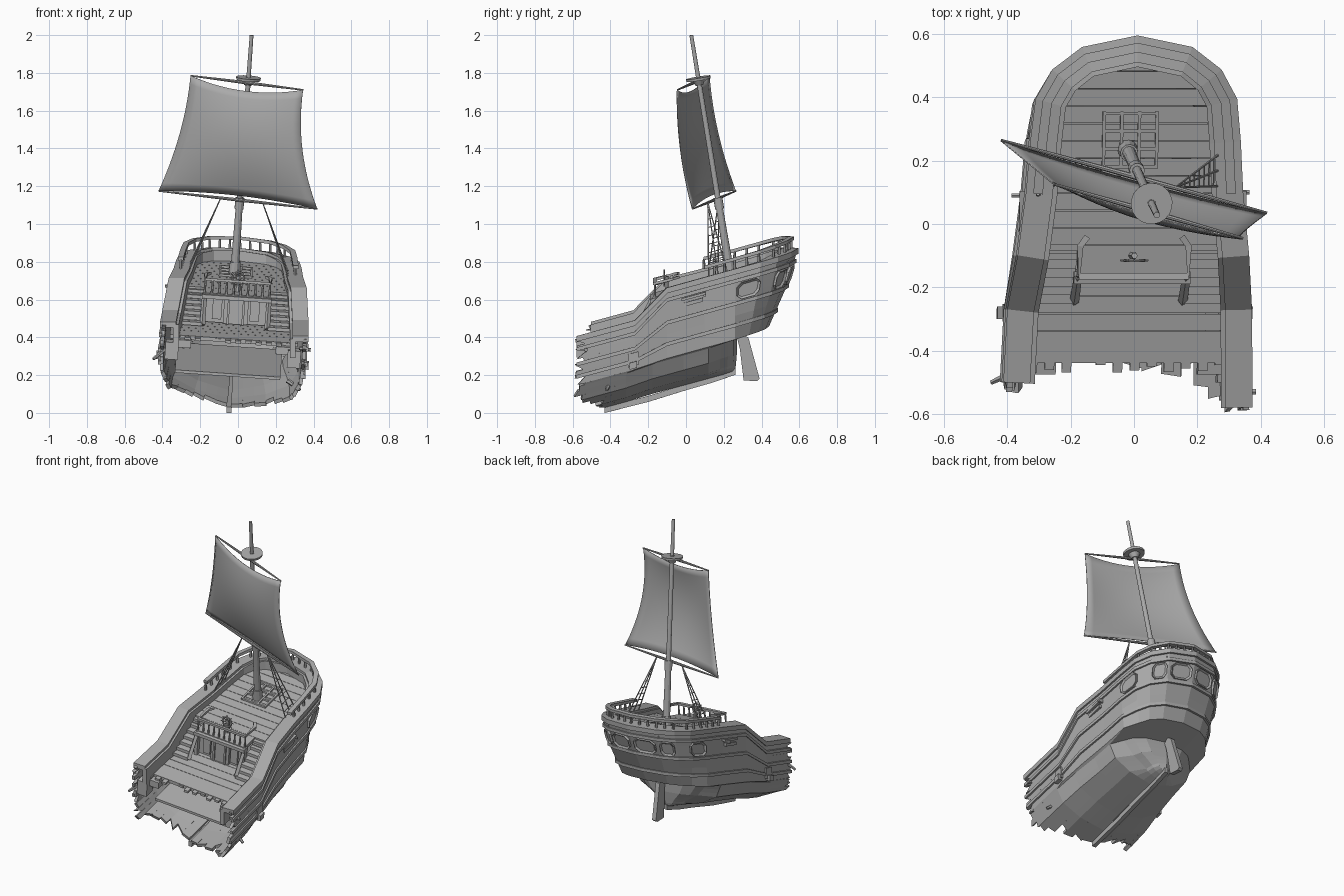
import bpy, bmesh, math, random
from mathutils import Vector

random.seed(4)
cube = bpy.data.objects.get("Cube")
if cube:
    bpy.data.objects.remove(cube)

GREY = (0.4, 0.4, 0.4, 1)
mat = bpy.data.materials.new("weathered_grey")
mat.use_nodes = True
mat.diffuse_color = GREY
mat.node_tree.nodes["Principled BSDF"].inputs["Base Color"].default_value = GREY


def finish(name, bm, smooth=False, fix=True):
    if fix:
        bmesh.ops.recalc_face_normals(bm, faces=bm.faces[:])
    me = bpy.data.meshes.new(name)
    bm.to_mesh(me)
    bm.free()
    me.materials.append(mat)
    for p in me.polygons:
        p.use_smooth = smooth
    ob = bpy.data.objects.new(name, me)
    bpy.context.collection.objects.link(ob)
    return ob


def lerp(a, b, t):
    return a + (b - a) * t


def P(x, y, h):
    """Ship frame to world: pitched stern-up with a slight roll."""
    z = h + 0.27 * y - 0.07 * x
    return Vector((x + 0.07 * (z - 0.7), y, z))


def boxes(name, items):
    """Each item: x, y, h of the centre, then the three sizes."""
    bm = bmesh.new()
    for x, y, h, sx, sy, sz in items:
        for v in bmesh.ops.create_cube(bm, size=1)["verts"]:
            v.co = P(x + v.co.x * sx, y + v.co.y * sy, h + v.co.z * sz)
    return finish(name, bm)


def rods(name, items, sides=8):
    """Each item: start, end, start radius, end radius."""
    bm = bmesh.new()
    for a, b, r1, r2 in items:
        a, b = Vector(a), Vector(b)
        d = b - a
        q = d.to_track_quat('Z', 'Y')
        cone = bmesh.ops.create_cone(bm, segments=sides, radius1=r1, radius2=r2,
                                     depth=d.length, cap_ends=True)
        for v in cone["verts"]:
            v.co = q @ v.co + (a + b) / 2
    return finish(name, bm)


def shifted(pts, off, dz=0):
    """Move a path sideways (inward on the hull) and up."""
    out = []
    for i, p in enumerate(pts):
        t = pts[min(i + 1, len(pts) - 1)] - pts[max(i - 1, 0)]
        n = Vector((t.y, -t.x, 0)).normalized()
        out.append(p + n * off + Vector((0, 0, dz)))
    return out


def sweep(name, pts, w, t):
    """Rectangular beam along a path."""
    bm = bmesh.new()
    rows = [shifted(pts, s * w / 2, u * t / 2) for s, u in ((-1, -1), (1, -1), (1, 1), (-1, 1))]
    rings = [[bm.verts.new(c) for c in ring] for ring in zip(*rows)]
    for a, b in zip(rings, rings[1:]):
        for k in range(4):
            bm.faces.new((a[k], a[(k + 1) % 4], b[(k + 1) % 4], b[k]))
    bm.faces.new(rings[0])
    bm.faces.new(rings[-1])
    return finish(name, bm)


# Hull levels: front height, back height, half width, taper start, stern end, stern fullness
LEVELS = [(.575, .7, .35, .26, .585, 1), (.52, .65, .352, .26, .575, 1),
          (.44, .53, .352, .26, .535, .97), (.33, .34, .345, .26, .44, .85),
          (.32, .33, .34, .12, .27, .85), (.24, .25, .3, .12, .27, .7),
          (.18, .19, .18, .12, .265, .55), (.145, .15, .012, .12, .26, 1)]
BEAM = (1.1, 1.08, 1.02, .955, .925, .885, .745, .49, 0)
ALONG = (0, .345, .555, .8, 1, .41, .68, .89, 1)


def station(v, side, i):
    k = min(int(v), len(LEVELS) - 2)
    hf, hb, w, b, s, full = [lerp(p, q, v - k) for p, q in zip(LEVELS[k], LEVELS[k + 1])]
    y = lerp(-.55, b, ALONG[i]) if i < 5 else lerp(b, s, ALONG[i])
    return P(side * w * BEAM[i] * (full if i > 4 else 1), y, hf if i < 2 else hb)


def surf(v, side, i):
    k = min(int(i), 7)
    return lerp(station(v, side, k), station(v, side, k + 1), i - k)


def path(v, left=.05, right=-.03):
    pts = [station(v, -1, i) for i in range(9)] + [station(v, 1, i) for i in range(7, -1, -1)]
    pts[0] = pts[0] + Vector((0, left, .27 * left))
    pts[-1] = pts[-1] + Vector((0, right, .27 * right))
    return pts


# Planked shell, each strake broken off at its own length, the bottom ones shortest
bm = bmesh.new()
cuts = []
for k in range(7):
    n = 1 if k == 3 else 3
    cuts += [k + j / n for j in range(n)]
cuts.append(7)
for v0, v1 in zip(cuts, cuts[1:]):
    short = .11 * min(1, max(0, v0 - 4.7))
    ends = [short + random.uniform(-.035, .04) for _ in range(4)]
    a = [bm.verts.new(p) for p in path(v0, .05 + ends[0], -.01 + ends[1])]
    b = [bm.verts.new(p) for p in path(v1, .05 + ends[2], -.01 + ends[3])]
    for i in range(len(a) - 1):
        bm.faces.new((a[i], a[i + 1], b[i + 1], b[i]))
hull = finish("hull_planks", bm, fix=False)
mod = hull.modifiers.new("thickness", 'SOLIDIFY')
mod.thickness = 0.02

# Bulwark cap, inner wall and outer wales
top = path(0)
sweep("bulwark_cap", shifted(top, .032), .085, .03)
sweep("bulwark_inner_wall", shifted(top, .074, -.05), .03, .1)
for name, v in (("upper_wale", 1), ("middle_wale", 2), ("lower_wale", 2.6)):
    sweep(name, shifted(path(v), -.002), .016, .02)

# Stern railing
line = shifted(top, .028)[3:-3]
sweep("stern_handrail", [p + Vector((0, 0, .067)) for p in line], .03, .018)
posts = []
for a, b in zip(line, line[1:]):
    n = max(1, round((b - a).length / .065))
    posts += [(lerp(a, b, j / n), lerp(a, b, j / n) + Vector((0, 0, .065)), .009, .006) for j in range(n)]
rods("stern_railing_posts", posts, 6)

# Stern gallery windows
OCT = [(.2, 0), (.8, 0), (1, .25), (1, .75), (.8, 1), (.2, 1), (0, .75), (0, .25)]
bm = bmesh.new()
for side in (-1, 1):
    for start, end in ((4.06, 5.1), (6.1, 6.92), (7.1, 7.9)):
        pts = [surf(lerp(1.12, 1.85, v), side, lerp(start, end, u)) for u, v in OCT]
        f = bm.faces.new([bm.verts.new(p) for p in pts])
        f.normal_update()
        c = f.calc_center_median()
        n = f.normal if f.normal.dot(c - Vector((0, .1, c.z))) > 0 else -f.normal
        n = n.copy()
        f = bmesh.ops.extrude_face_region(bm, geom=[f])["geom"]
        f = [g for g in f if isinstance(g, bmesh.types.BMFace)][0]
        bmesh.ops.translate(bm, verts=f.verts[:], vec=n * .014)
        f.normal_update()
        bmesh.ops.inset_region(bm, faces=[f], thickness=.012)
        bmesh.ops.translate(bm, verts=f.verts[:], vec=n * -.009)
finish("stern_windows", bm)

# Decks laid in planks across the ship, and the floor of the hold
boxes("lower_deck", [(0, -.42 + .055 * i + (0 if i else random.uniform(-.01, .01)), .5,
                      .68, .053, .02) for i in range(6)])
edge = [(station(0, 1, i).y, abs(station(0, 1, i).x)) for i in range(9)]


def half_width(y):
    for (y0, x0), (y1, x1) in zip(edge, edge[1:]):
        if y0 <= y <= y1:
            return lerp(x0, x1, (y - y0) / (y1 - y0)) - .02
    return .1


boxes("upper_deck", [(0, -.04 + .055 * i, .66, 2 * half_width(-.02 + .055 * i), .053, .02)
                     for i in range(11)] + [(0, -.12, .66, .35, .105, .02)])
splinters = []
for i in range(12):
    n = random.uniform(.01, .045)
    splinters.append((-.3 + .054 * i, -.445 - n / 2 + .02, .5, .03, n, .014))
boxes("broken_deck_ends", splinters)
boxes("hold_floor", [(-.02, -.17, .305, .56, .44, .015), (0, .1, .305, .46, .1, .015)])

# Cabin front, door and slanted braces
panels = [(0, -.15, .59, .35, .015, .15), (0, -.165, .585, .13, .015, .14)]
for s in (-1, 1):
    panels += [(s * .1, -.163, .59, .05, .012, .11), (s * .17, -.165, .585, .022, .03, .16),
               (s * .04, -.175, .585, .012, .012, .14)]
boxes("cabin_front", panels + [(0, -.17, .655, .37, .04, .02)])
rods("cabin_braces", [(P(s * .172, -.165, .665), P(s * .172, -.245, .52), .013, .015) for s in (-1, 1)], 4)

# Stairs on both sides
boxes("stairs", [(s * .24, -.235 + .028 * i, .525 + .021 * i, .13, .036, .018)
                 for s in (-1, 1) for i in range(7)])
boxes("stair_risers", [(s * .24, -.08 - .01 * i, .585 - .01 * i, .13, .01, .14)
                       for s in (-1, 1) for i in range(2)])

# Quarterdeck balustrade and steering wheel
rail = [P(x, y, .74) for x, y in ((-.15, -.04), (-.172, -.07), (-.172, -.165),
                                  (.172, -.165), (.172, -.07), (.15, -.04))]
sweep("balustrade_rail", rail, .02, .014)
rods("balustrade_posts", [(P(-.172 + .0382 * i, -.165, .665), P(-.172 + .0382 * i, -.165, .74), .007, .005)
                          for i in range(10)], 6)
hub = P(0, -.115, .745)
spokes = [(hub, hub + Vector((math.cos(a), 0, math.sin(a))) * .045, .004, .003)
          for a in (i * math.pi / 4 for i in range(8))]
rim = [hub + Vector((math.cos(a), 0, math.sin(a))) * .032 for a in (i * math.pi / 6 for i in range(13))]
rods("steering_wheel", spokes + [(a, b, .005, .005) for a, b in zip(rim, rim[1:])]
     + [(P(0, -.1, .665), P(0, -.1, .75), .014, .01)], 6)

# Cargo hatch
boxes("hatch_grating", [(-.015 + .056 * i - .084, .265, .674, .01, .18, .014) for i in range(4)]
      + [(-.015, .181 + .056 * i, .674, .178, .01, .014) for i in range(4)])

# Curved keel and rudder
keel = ((-.43, .016), (-.2, .074), (0, .136), (.14, .176), (.262, .218))
sweep("keel", [Vector((.07 * (z - .7), y, z)) for y, z in keel], .026, .032)
bm = bmesh.new()
blade = [(.272, .39), (.3, .415), (.33, .4), (.39, .18), (.375, .168), (.305, .172), (.285, .34)]
f = bm.faces.new([bm.verts.new((-.045 + .07 * (z - .3), y, z)) for y, z in blade])
out = bmesh.ops.extrude_face_region(bm, geom=[f])["geom"]
bmesh.ops.translate(bm, verts=[g for g in out if isinstance(g, bmesh.types.BMVert)], vec=(.028, 0, 0))
finish("rudder", bm)

# Gun ports, channels and frame ends on the sides
details = []
for s in (-1, 1):
    details += [(s * .37, -.28, .385, .035, .055, .07), (s * .39, -.28, .355, .03, .04, .035),
                (s * .345, .04, .63, .03, .13, .014), (s * .345, .04, .6, .02, .1, .02),
                (s * .325, -.47, .44, .07, .06, .09), (s * .27, -.45, .475, .09, .05, .04)]
boxes("side_fittings", details)
rods("side_pegs", [(P(.35, -.53, .51), P(.41, -.53, .505), .01, .01), (P(-.36, -.47, .44), P(-.42, -.5, .39), .012, .008),
                   (P(.33, .1, .62), P(.37, .1, .62), .008, .008), (P(.3, -.4, .3), P(.37, -.42, .26), .014, .008),
                   (P(-.34, .09, .62), P(-.385, .09, .62), .008, .008)], 6)

# Mast with collars and lookout platform
foot, tip = Vector((-.022, .24, .7)), Vector((.072, .028, 2.0))


def on_mast(z):
    return lerp(foot, tip, (z - foot.z) / (tip.z - foot.z))


rods("mast", [(foot, on_mast(1.12), .023, .018), (on_mast(1.1), on_mast(1.78), .015, .013),
              (on_mast(1.7), tip, .012, .01), (on_mast(.7), on_mast(.8), .034, .028),
              (on_mast(1.08), on_mast(1.14), .024, .024)], 12)
rods("lookout_platform", [(on_mast(1.762), on_mast(1.776), .064, .066),
                          (on_mast(1.735), on_mast(1.762), .02, .035)], 20)

# Yards and billowing sail
TL, TR = Vector((-.25, .125, 1.785)), Vector((.345, -.045, 1.71))
BL, BR = Vector((-.42, .265, 1.175)), Vector((.42, .035, 1.08))
yards = []
for a, b in ((TL, TR), (BL, BR)):
    m = (a + b) / 2
    yards += [(a, m, .004, .009), (m, b, .009, .004)]
rods("yards", yards, 8)
N = 14
bm = bmesh.new()
grid = []
for r in range(N + 1):
    v = r / N
    row = []
    for c in range(N + 1):
        u = c / N
        p = lerp(lerp(TL, TR, u), lerp(BL, BR, u), v)
        au, av = 4 * u * (1 - u), 4 * v * (1 - v)
        p += Vector((.07 * (.5 - u) * av, 0, au * (.025 * v - .045 * (1 - v))))
        p += Vector((-.27, -.96, 0)) * (.024 * av + .03 * au * av + .012 * au)
        row.append(bm.verts.new(p))
    grid.append(row)
for r in range(N):
    for c in range(N):
        bm.faces.new((grid[r][c], grid[r][c + 1], grid[r + 1][c + 1], grid[r + 1][c]))
sail = finish("sail", bm, smooth=True)
mod = sail.modifiers.new("thickness", 'SOLIDIFY')
mod.thickness = 0.004

# Rope ladders from the bulwarks to the lower yard
ropes = []
for s, head in ((-1, Vector((-.09, .175, 1.14))), (1, Vector((.13, .115, 1.115)))):
    feet = [P(s * .265, y, .7) for y in (.12, .17, .22)]
    ropes += [(f, head, .004, .003) for f in feet]
    ropes += [(lerp(feet[0], head, t), lerp(feet[2], head, t), .0025, .0025)
              for t in (i / 9 for i in range(1, 8))]
rods("rope_ladders", ropes, 5)
